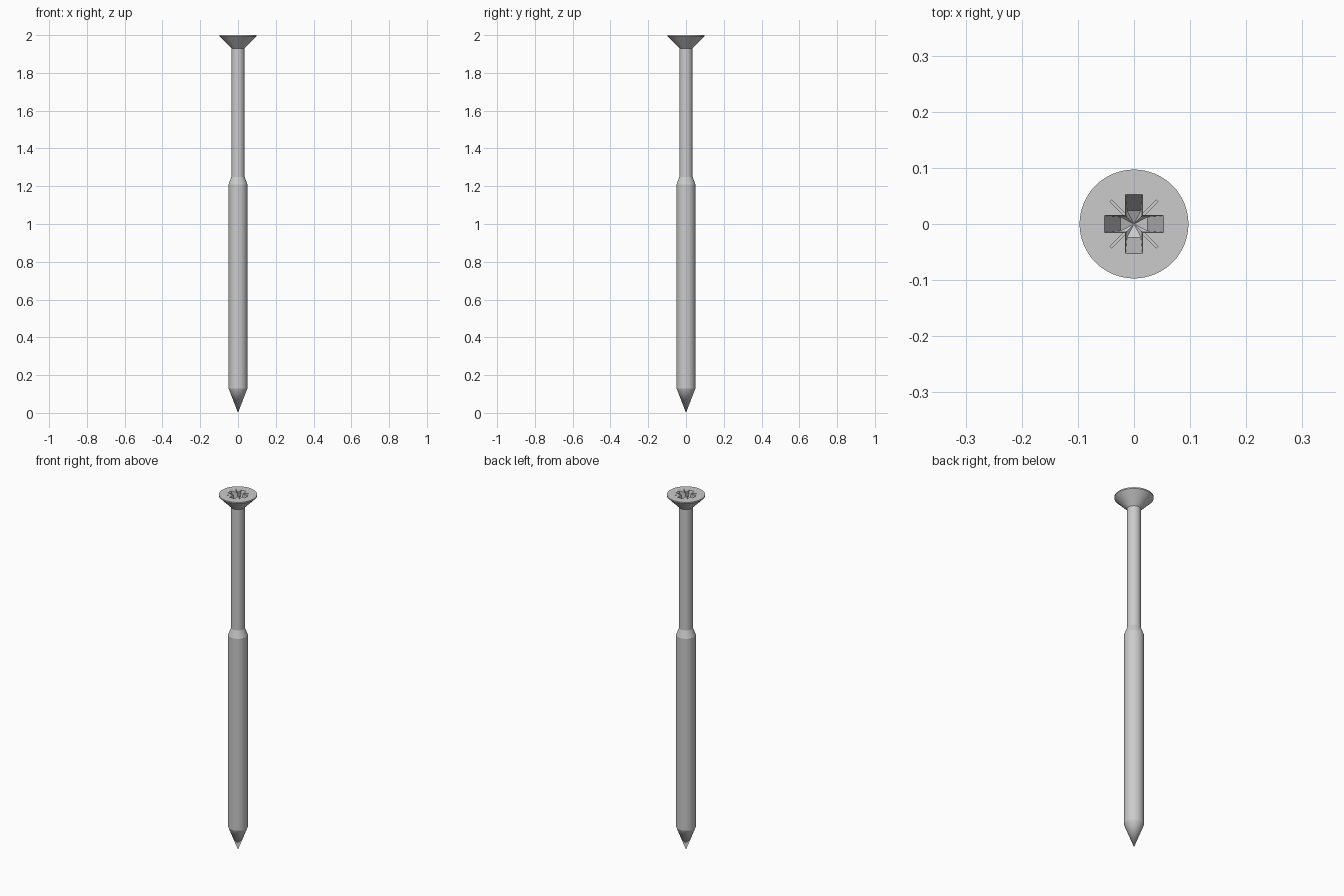
import bpy, bmesh
from math import pi, radians, sin, cos
from mathutils import Matrix

if "Cube" in bpy.data.objects:
    bpy.data.objects.remove(bpy.data.objects["Cube"])


def make_object(name, bm):
    bmesh.ops.recalc_face_normals(bm, faces=bm.faces[:])
    mesh = bpy.data.meshes.new(name)
    bm.to_mesh(mesh)
    bm.free()
    ob = bpy.data.objects.new(name, mesh)
    bpy.context.collection.objects.link(ob)
    return ob


def lathe(name, profile, steps=64):
    bm = bmesh.new()
    verts = [bm.verts.new((r, 0, z)) for r, z in profile]
    edges = [bm.edges.new(p) for p in zip(verts, verts[1:])]
    bmesh.ops.spin(bm, geom=verts + edges, axis=(0, 0, 1), cent=(0, 0, 0),
                   angle=2 * pi, steps=steps, use_duplicate=False)
    bmesh.ops.remove_doubles(bm, verts=bm.verts[:], dist=1e-5)
    return make_object(name, bm)


def cross_ring(bm, reach, half, z):
    ring = []
    for i in range(4):
        c, s = cos(i * pi / 2), sin(i * pi / 2)
        for x, y in ((reach, -half), (reach, half), (half, half)):
            ring.append(bm.verts.new((x * c - y * s, x * s + y * c, z)))
    return ring


# Screw body: point, threaded zone, collar, shank and countersunk head
screw = lathe("screw_body", [
    (0, 0), (0.05, 0.13), (0.05, 1.21), (0.035, 1.25),
    (0.035, 1.93), (0.097, 1.993), (0.097, 2.0), (0, 2.0)])

# Cutter for the tapered cross recess with a conical floor
bm = bmesh.new()
rings = [cross_ring(bm, 0.053, 0.015, 2.02), cross_ring(bm, 0.053, 0.015, 2.0),
         cross_ring(bm, 0.024, 0.0125, 1.925)]
for a, b in zip(rings, rings[1:]):
    for i in range(12):
        j = (i + 1) % 12
        bm.faces.new((a[i], a[j], b[j], b[i]))
bm.faces.new(rings[0])
apex = bm.verts.new((0, 0, 1.912))
for i in range(12):
    bm.faces.new((rings[2][i], rings[2][(i + 1) % 12], apex))
recess = make_object("recess_cutter", bm)

# Cutter for the four thin diagonal marks
bm = bmesh.new()
for i in range(4):
    m = (Matrix.Rotation(pi / 4 + i * pi / 2, 4, 'Z')
         @ Matrix.Translation((0.038, 0, 2.0))
         @ Matrix.Diagonal((0.040, 0.004, 0.010, 1)))
    bmesh.ops.create_cube(bm, size=1, matrix=m)
marks = make_object("mark_cutter", bm)

# Cut the drive into the head
bpy.context.view_layer.objects.active = screw
screw.select_set(True)
for cutter in (recess, marks):
    mod = screw.modifiers.new(cutter.name, 'BOOLEAN')
    mod.operation = 'DIFFERENCE'
    mod.solver = 'EXACT'
    mod.object = cutter
    bpy.ops.object.modifier_apply(modifier=mod.name)
    bpy.data.objects.remove(cutter)
bpy.ops.object.shade_smooth_by_angle(angle=radians(20))
